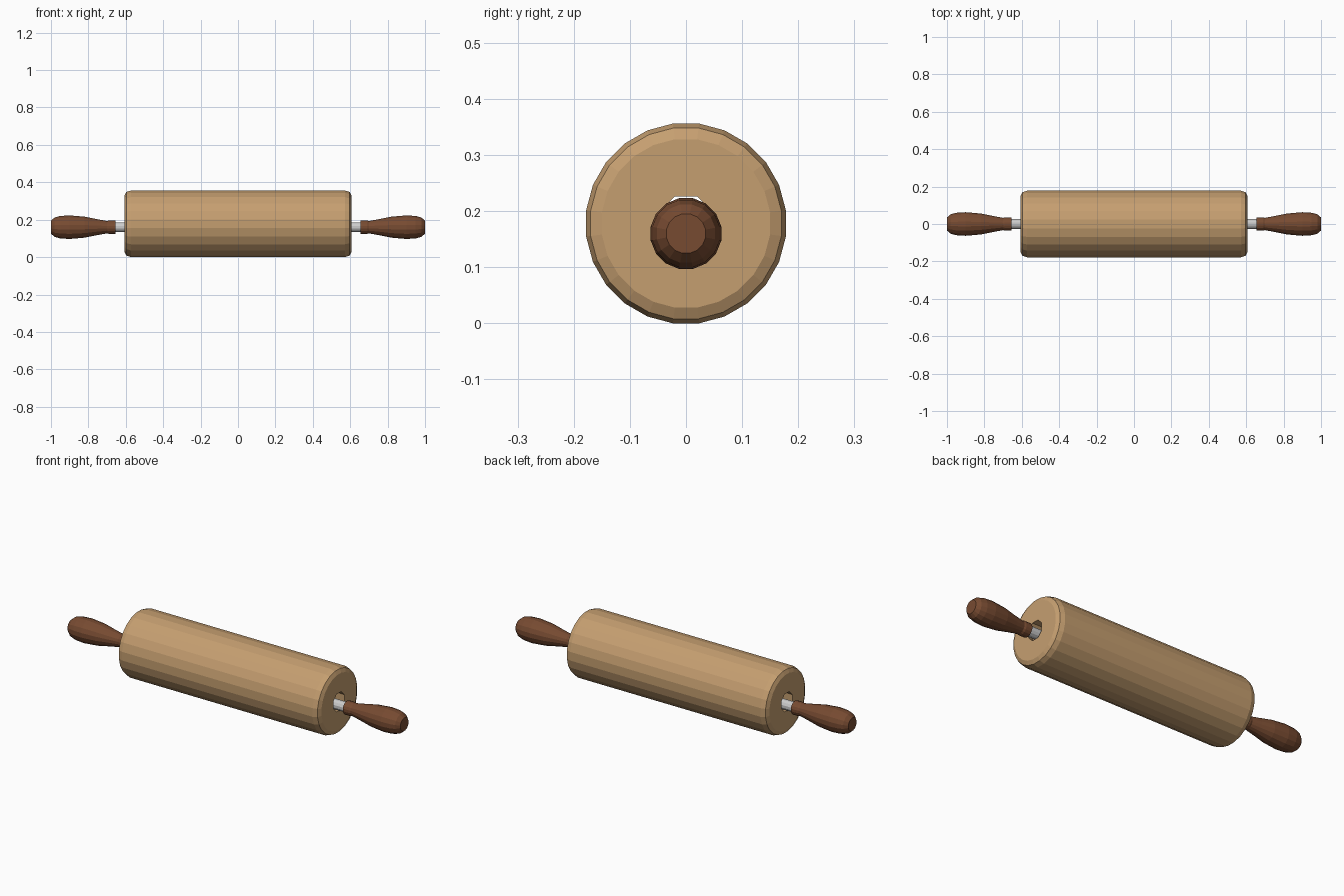
import bpy, bmesh
from math import cos, sin, pi, radians

if "Cube" in bpy.data.objects:
    bpy.data.objects.remove(bpy.data.objects["Cube"])

def material(name, rgb):
    m = bpy.data.materials.new(name)
    m.diffuse_color = (*rgb, 1)
    m.use_nodes = True
    m.node_tree.nodes["Principled BSDF"].inputs["Base Color"].default_value = m.diffuse_color
    return m

def lathe(name, profile, sides, z, mat=None, closed=False):
    """Turn (x, radius) points round the x axis with flat sides facing up."""
    bm = bmesh.new()
    rings = []
    for x, r in profile:
        ring = []
        for k in range(sides):
            a = 2 * pi * (k + 0.5) / sides
            rad = r(a) if callable(r) else r / cos(pi / sides)
            ring.append(bm.verts.new((x, rad * cos(a), z + rad * sin(a))))
        rings.append(ring)
    pairs = list(zip(rings, rings[1:]))
    if closed:
        pairs.append((rings[-1], rings[0]))
    else:
        bm.faces.new(rings[0])
        bm.faces.new(rings[-1])
    for p, q in pairs:
        for k in range(sides):
            n = (k + 1) % sides
            bm.faces.new((p[k], p[n], q[n], q[k]))
    bmesh.ops.recalc_face_normals(bm, faces=bm.faces)
    me = bpy.data.meshes.new(name)
    bm.to_mesh(me)
    bm.free()
    ob = bpy.data.objects.new(name, me)
    bpy.context.collection.objects.link(ob)
    if mat:
        me.materials.append(mat)
    return ob

pale_wood = material("pale_wood", (0.56, 0.345, 0.163))
dark_wood = material("dark_wood", (0.185, 0.07, 0.031))

ROLLER_Z, AXLE_Z = 0.178, 0.16

# Roller: rounded rims, eight-sided bore right through
def bore(a):
    step = radians(45)
    return 0.048 / cos((a + step / 2) % step - step / 2)

rim = [(0.572, 0.178), (0.597, 0.170), (0.607, 0.150)]
outer = [(-x, r) for x, r in reversed(rim)] + rim
lathe("roller", outer + [(0.607, bore), (-0.607, bore)], 24, ROLLER_Z,
      pale_wood, closed=True)

# Axle rod resting low in the bore
lathe("axle", [(-0.70, 0.026), (0.70, 0.026)], 12, AXLE_Z)

# Turned handles, mirrored
handle = [(0.655, 0.036), (0.69, 0.036), (0.70, 0.033), (0.75, 0.042),
          (0.82, 0.056), (0.90, 0.063), (0.95, 0.060), (0.98, 0.052),
          (1.0, 0.035)]
for side, s in (("left", -1), ("right", 1)):
    lathe(side + "_handle", [(s * x, r) for x, r in handle], 16, AXLE_Z, dark_wood)
